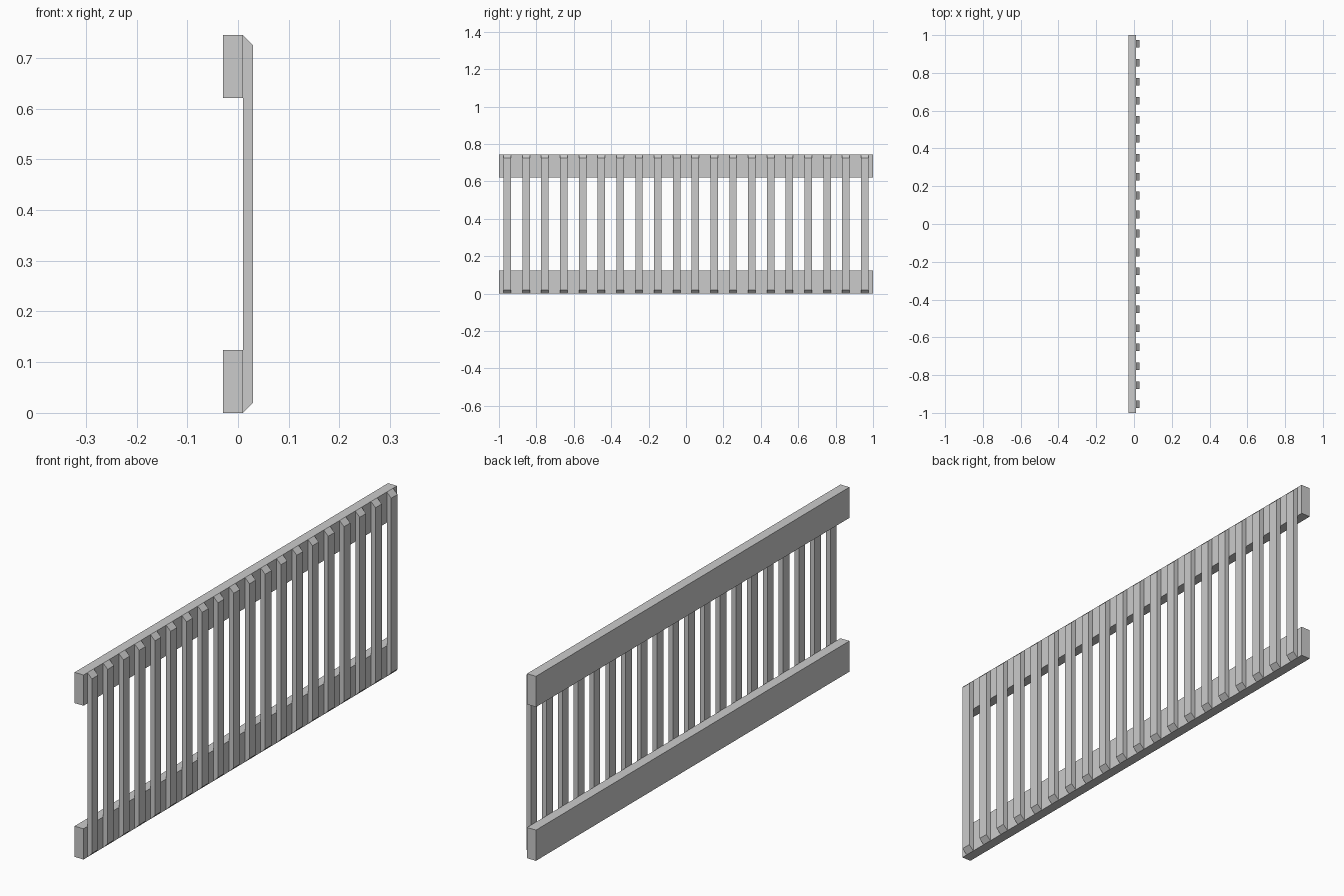
import bpy
import bmesh
from mathutils import Vector

cube = bpy.data.objects.get("Cube")
if cube:
    bpy.data.objects.remove(cube, do_unlink=True)

HEIGHT = 0.745
RAIL_HEIGHT = 0.124
SLAT_COUNT = 20
SLAT_WIDTH = 0.04
SLAT_REACH = 0.955

# One plain grey for the whole fence panel
grey = bpy.data.materials.new("plain grey")
grey.use_nodes = True
grey.diffuse_color = (0.6, 0.6, 0.6, 1)
grey.node_tree.nodes["Principled BSDF"].inputs["Base Color"].default_value = (0.6, 0.6, 0.6, 1)


def extrude_profile(name, profile, y_centre, length):
    """Solid made by sweeping an x-z profile along y."""
    bm = bmesh.new()
    face = bm.faces.new([bm.verts.new((x, -length / 2, z)) for x, z in profile])
    swept = bmesh.ops.extrude_face_region(bm, geom=[face])["geom"]
    verts = [v for v in swept if isinstance(v, bmesh.types.BMVert)]
    bmesh.ops.translate(bm, verts=verts, vec=Vector((0, length, 0)))
    bmesh.ops.recalc_face_normals(bm, faces=bm.faces)
    mesh = bpy.data.meshes.new(name)
    bm.to_mesh(mesh)
    bm.free()
    mesh.materials.append(grey)
    obj = bpy.data.objects.new(name, mesh)
    obj.location.y = y_centre
    bpy.context.collection.objects.link(obj)
    return obj


# Horizontal rails
for name, z in (("bottom_rail", 0), ("top_rail", HEIGHT - RAIL_HEIGHT)):
    top = z + RAIL_HEIGHT
    extrude_profile(name, [(-0.03, z), (0.01, z), (0.01, top), (-0.03, top)], 0, 2)

# Upright slats with bevelled outer ends
slat_profile = [(0.01, 0), (0.03, 0.02), (0.03, HEIGHT - 0.02), (0.01, HEIGHT)]
for i in range(SLAT_COUNT):
    y = SLAT_REACH * (2 * i / (SLAT_COUNT - 1) - 1)
    extrude_profile(f"slat_{i + 1}", slat_profile, y, SLAT_WIDTH)
